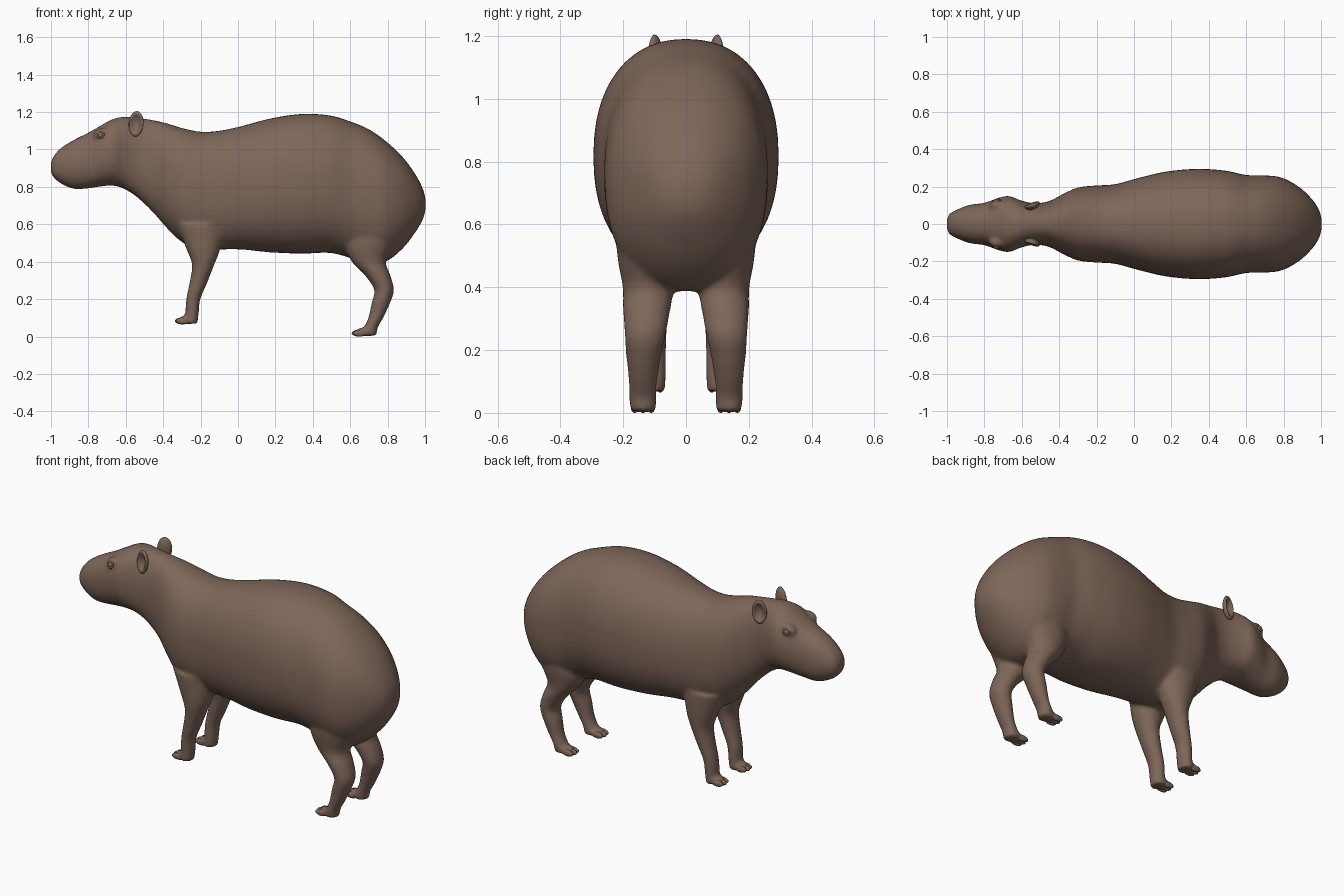
import bpy, bmesh, math
from mathutils import Vector, Matrix

if "Cube" in bpy.data.objects:
    bpy.data.objects.remove(bpy.data.objects["Cube"])

fur = bpy.data.materials.new("brown fur")
fur.diffuse_color = (0.21, 0.135, 0.1, 1)
fur.use_nodes = True
fur.node_tree.nodes["Principled BSDF"].inputs["Base Color"].default_value = fur.diffuse_color


def make(name, bm):
    bmesh.ops.recalc_face_normals(bm, faces=bm.faces)
    for f in bm.faces:
        f.smooth = True
    me = bpy.data.meshes.new(name)
    bm.to_mesh(me)
    bm.free()
    me.materials.append(fur)
    ob = bpy.data.objects.new(name, me)
    bpy.context.collection.objects.link(ob)
    return ob


def spline(rows, steps=5):
    p = [Vector(r) for r in rows]
    out = []
    for i in range(len(p) - 1):
        a, b, c, d = p[max(i - 1, 0)], p[i], p[i + 1], p[min(i + 2, len(p) - 1)]
        for k in range(steps):
            t = k / steps
            out.append(b + (c - a) * (t / 2) + (a * 2 - b * 5 + c * 4 - d) * (t * t / 2)
                       + (b * 3 - a - c * 3 + d) * (t ** 3 / 2))
    return out + [p[-1]]


def loft(bm, rings):
    rs = [[bm.verts.new(c) for c in r] for r in rings]
    n = len(rs[0])
    for a, b in zip(rs, rs[1:]):
        for i in range(n):
            bm.faces.new((a[i], a[(i + 1) % n], b[(i + 1) % n], b[i]))
    bm.faces.new(rs[0])
    bm.faces.new(rs[-1])


def oval(n, e):
    for i in range(n):
        c, s = math.cos(2 * math.pi * i / n), math.sin(2 * math.pi * i / n)
        yield math.copysign(abs(c) ** (2 / e), c), math.copysign(abs(s) ** (2 / e), s)


def ball(bm, centre, size):
    m = Matrix.Translation(centre) @ Matrix.Diagonal((*size, 1))
    bmesh.ops.create_uvsphere(bm, u_segments=20, v_segments=14, radius=1, matrix=m)


# Trunk and head stations: x, top z, bottom z, half width
trunk = [(-1, .935, .875, .03), (-.985, .965, .85, .055), (-.95, 1.005, .82, .075),
         (-.88, 1.05, .79, .102), (-.8, 1.09, .792, .113), (-.73, 1.13, .803, .138),
         (-.67, 1.162, .807, .15), (-.61, 1.175, .79, .128), (-.54, 1.17, .745, .112),
         (-.46, 1.158, .67, .12), (-.38, 1.14, .58, .16), (-.3, 1.115, .505, .195),
         (-.2, 1.095, .46, .206), (-.1, 1.1, .465, .213), (.02, 1.125, .465, .245),
         (.17, 1.165, .45, .28), (.34, 1.19, .443, .295), (.49, 1.182, .447, .285),
         (.6, 1.15, .42, .262), (.7, 1.108, .388, .26), (.79, 1.045, .4, .248),
         (.88, .96, .47, .2), (.95, .865, .56, .135), (.99, .785, .63, .075), (1.003, .73, .68, .025)]
hind = [(.74, .13, .66, .13, .10), (.70, .127, .5, .13, .092), (.70, .12, .4, .092, .082),
        (.745, .125, .33, .069, .076), (.781, .13, .25, .053, .066), (.764, .135, .18, .05, .056),
        (.737, .137, .1, .04, .046), (.712, .137, .05, .037, .044), (.705, .137, .004, .036, .042)]
fore = [(-.2, .11, .6, .13, .085), (-.185, .112, .46, .088, .078), (-.187, .115, .38, .059, .066),
        (-.214, .113, .28, .047, .054), (-.239, .11, .2, .038, .048), (-.246, .108, .12, .036, .045),
        (-.252, .108, .069, .037, .043)]

body = bmesh.new()
loft(body, [[(x, w * c, (t + b) / 2 + (t - b) / 2 * s) for c, s in oval(48, 2.25)]
            for x, t, b, w in spline(trunk)])
for side in (-1, 1):
    for leg in (hind, fore):
        loft(body, [[(x + rx * c, side * (y + ry * s), z) for c, s in oval(24, 2)]
                    for x, y, z, rx, ry in spline(leg)])
    # foot pads
    ball(body, (.682, side * .137, .024), (.058, .042, .024))
    ball(body, (-.272, side * .108, .089), (.05, .042, .024))
    # brow bulge round the eye
    ball(body, (-.725, side * .098, 1.075), (.05, .03, .04))
ob = make("body", body)
r = ob.modifiers.new("blend", 'REMESH')
r.mode, r.voxel_size, r.use_smooth_shade = 'VOXEL', .01, True
s = ob.modifiers.new("soften", 'SMOOTH')
s.factor, s.iterations = .5, 9

for side, label in ((-1, "right"), (1, "left")):
    # toes
    for x, y, z, name in ((.645, .137, 0, "hind"), (-.3, .108, .065, "fore")):
        bm = bmesh.new()
        for k in (-1, 0, 1):
            ball(bm, (x + .006 * abs(k), side * y + k * .026, z + .018), (.037, .0125, .018))
        make(f"{name}_toes_{label}", bm)

    # cupped ear, hollow side facing outward and slightly forward
    bm = bmesh.new()
    bmesh.ops.create_uvsphere(bm, u_segments=28, v_segments=20, radius=1)
    for v in bm.verts:
        if v.co.z > 0:
            q = v.co.x ** 2 + v.co.y ** 2
            v.co.z = .55 * math.sqrt(max(0, 1 - q)) - 1.05 * max(0, 1 - q / .62)
    out = Vector((-.3, side * .95, .05)).normalized()
    up = Vector((0, side * .22, 1))
    up = (up - out * up.dot(out)).normalized()
    rot = Matrix((up.cross(out), up, out)).transposed().to_4x4()
    bm.transform(Matrix.Translation((-.545, side * .103, 1.137)) @ rot
                 @ Matrix.Diagonal((.041, .068, .026, 1)))
    make(f"ear_{label}", bm)

    # eye ball with lid ring
    bm = bmesh.new()
    ball(bm, (0, 0, 0), (.015, .015, .011))
    loops = []
    for i in range(24):
        a = 2 * math.pi * i / 24
        loops.append([bm.verts.new(((.0175 + .005 * c) * math.cos(a), (.0175 + .005 * c) * math.sin(a),
                                    .005 * s)) for c, s in oval(8, 2)])
    for i in range(24):
        a, b = loops[i], loops[(i + 1) % 24]
        for j in range(8):
            bm.faces.new((a[j], a[(j + 1) % 8], b[(j + 1) % 8], b[j]))
    face = Vector((-.25, side, .4)).to_track_quat('Z', 'Y').to_matrix().to_4x4()
    bm.transform(Matrix.Translation((-.735, side * .123, 1.078)) @ face)
    make(f"eye_{label}", bm)
